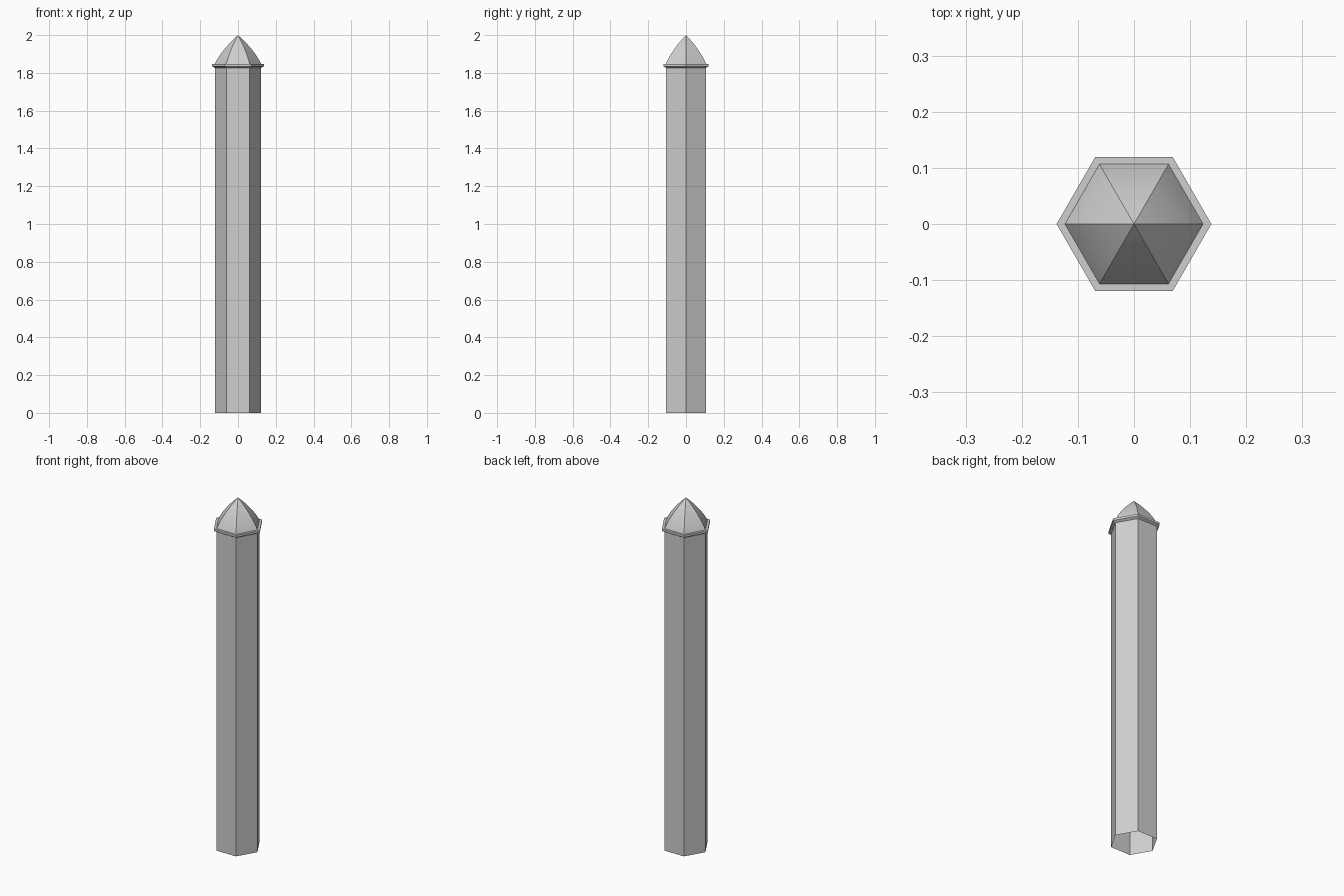
import bpy, bmesh
from math import cos, sin, pi, radians

default = bpy.data.objects.get("Cube")
if default:
    bpy.data.objects.remove(default, do_unlink=True)

SIDES = 6
RADIUS = 0.123

stone = bpy.data.materials.new("light_grey_stone")
stone.use_nodes = True
grey = (0.62, 0.62, 0.62, 1)
stone.diffuse_color = grey
stone.node_tree.nodes["Principled BSDF"].inputs["Base Color"].default_value = grey


def hex_lathe(name, profile):
    """Sweep a (radius, height) profile around six sides; radius 0 makes a tip."""
    bm = bmesh.new()
    rings = []
    for r, z in profile:
        if r == 0:
            rings.append([bm.verts.new((0, 0, z))] * SIDES)
        else:
            angles = [2 * pi * i / SIDES for i in range(SIDES)]
            rings.append([bm.verts.new((r * cos(a), r * sin(a), z)) for a in angles])
    for low, high in zip(rings, rings[1:]):
        for i in range(SIDES):
            j = (i + 1) % SIDES
            corners = [low[i], low[j], high[j], high[i]]
            bm.faces.new(list(dict.fromkeys(corners)))
    mesh = bpy.data.meshes.new(name)
    bm.to_mesh(mesh)
    bm.free()
    mesh.materials.append(stone)
    obj = bpy.data.objects.new(name, mesh)
    bpy.context.collection.objects.link(obj)
    return obj


# Hollow shaft, open at the foot
hex_lathe("shaft", [(RADIUS, 0), (RADIUS, 1.84)])

# Thin collar with a chamfered underside
hex_lathe("collar", [(RADIUS, 1.827), (0.138, 1.835), (0.138, 1.847), (RADIUS, 1.847)])

# Pointed cap with gently bulging faces
STEPS = 8
base, tip = 1.847, 2.0
cap_profile = []
for k in range(STEPS + 1):
    t = k / STEPS
    cap_profile.append((RADIUS * (1 - t) * (1 + 0.4 * t), base + (tip - base) * t))
cap_profile[-1] = (0, tip)
cap = hex_lathe("cap", cap_profile)

# Smooth up each cap face while keeping the ribs crisp
bpy.ops.object.select_all(action="DESELECT")
cap.select_set(True)
bpy.context.view_layer.objects.active = cap
bpy.ops.object.shade_smooth_by_angle(angle=radians(25))
